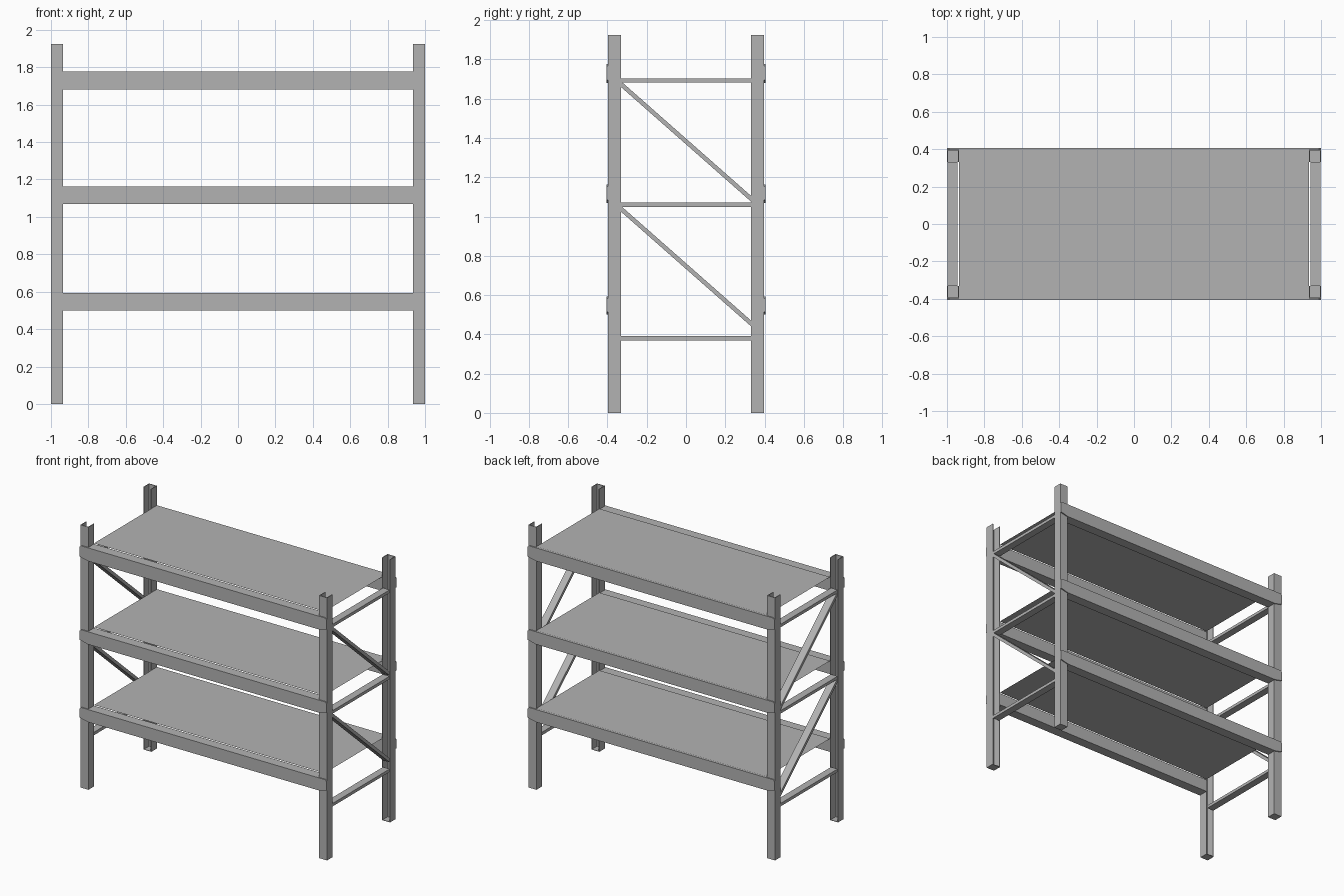
import bpy, bmesh
from math import hypot
from mathutils import Vector

if "Cube" in bpy.data.objects:
    bpy.data.objects.remove(bpy.data.objects["Cube"])

W, D, H = 1.0, 0.397, 1.925     # half width, half depth of posts, post height
P, T = 0.065, 0.005             # post size, sheet thickness
FACE = 0.405                    # outer face of the beams
LEVELS = [(0.50, 0.592), (1.07, 1.162), (1.68, 1.777)]

steel = bpy.data.materials.new("steel_grey")
steel.diffuse_color = (0.45, 0.45, 0.45, 1)
steel.use_nodes = True
steel.node_tree.nodes["Principled BSDF"].inputs["Base Color"].default_value = steel.diffuse_color


def finish(name, bm):
    bmesh.ops.recalc_face_normals(bm, faces=bm.faces)
    me = bpy.data.meshes.new(name)
    bm.to_mesh(me)
    bm.free()
    me.materials.append(steel)
    ob = bpy.data.objects.new(name, me)
    bpy.context.collection.objects.link(ob)
    return ob


def prism(name, pts, direction):
    """Extrude a closed outline of 3D points along a vector."""
    bm = bmesh.new()
    face = bm.faces.new([bm.verts.new(p) for p in pts])
    ext = bmesh.ops.extrude_face_region(bm, geom=[face], use_keep_orig=True)
    verts = [v for v in ext["geom"] if isinstance(v, bmesh.types.BMVert)]
    bmesh.ops.translate(bm, verts=verts, vec=Vector(direction))
    return finish(name, bm)


def box(name, lo, hi):
    (x0, y0, z0), (x1, y1, z1) = lo, hi
    return prism(name, [(x0, y0, z0), (x1, y0, z0), (x1, y1, z0), (x0, y1, z0)],
                 (0, 0, z1 - z0))


def brace(name, side, a, b, thick=0.022):
    """Flat bar in an end frame, cut vertically at the posts; a and b are (y, z)."""
    h = thick / 2 * hypot(b[0] - a[0], b[1] - a[1]) / abs(b[0] - a[0])
    x0, x1 = side * 0.943, side * 0.997
    pts = [(x0, a[0], a[1] - h), (x0, b[0], b[1] - h),
           (x0, b[0], b[1] + h), (x0, a[0], a[1] + h)]
    return prism(name, pts, (x1 - x0, 0, 0))


for sx, xn in ((-1, "left"), (1, "right")):
    # Channel posts, open towards the middle of the rack's depth, on thin feet
    for sy, yn in ((-1, "front"), (1, "back")):
        prof = [(W, D), (W, D - P), (W - T, D - P), (W - T, D - T),
                (W - P + T, D - T), (W - P + T, D - P), (W - P, D - P), (W - P, D)]
        prism(f"{yn}_{xn}_post", [(sx * x, sy * y, 0) for x, y in prof], (0, 0, H))
        xs = sorted((sx * W, sx * (W - P)))
        ys = sorted((sy * D, sy * (D - P)))
        box(f"{yn}_{xn}_foot", (xs[0], ys[0], 0), (xs[1], ys[1], 0.003))

    # End frame braces
    e = D - P
    for i, z in enumerate((0.38, 1.06, 1.693)):
        brace(f"{xn}_crossbar_{i + 1}", sx, (-e, z), (e, z))
    for i, (za, zb) in enumerate(((1.04, 0.455), (1.675, 1.09))):
        brace(f"{xn}_diagonal_{i + 1}", sx, (-e, za), (e, zb))

# Shelf levels: beams, beam face plates with chamfered ends, thin deck
for i, (z0, z1) in enumerate(LEVELS):
    for sy, yn in ((-1, "front"), (1, "back")):
        ys = sorted((sy * D, sy * (D - P)))
        box(f"{yn}_beam_{i + 1}", (-W + P, ys[0], z0), (W - P, ys[1], z1))
        half = [(W - P, z0), (W, z0 + 0.015), (W, z1 - 0.01), (W - 0.012, z1)]
        outline = half + [(-x, z) for x, z in reversed(half)]
        prism(f"{yn}_beam_plate_{i + 1}", [(x, sy * D, z) for x, z in outline],
              (0, sy * (FACE - D), 0))
    bm = bmesh.new()
    xe, zs = W - P, z1 + 0.005
    bm.faces.new([bm.verts.new(p) for p in
                  ((-xe, P - D, zs), (xe, P - D, zs), (xe, D, zs), (-xe, D, zs))])
    finish(f"shelf_{i + 1}", bm)
